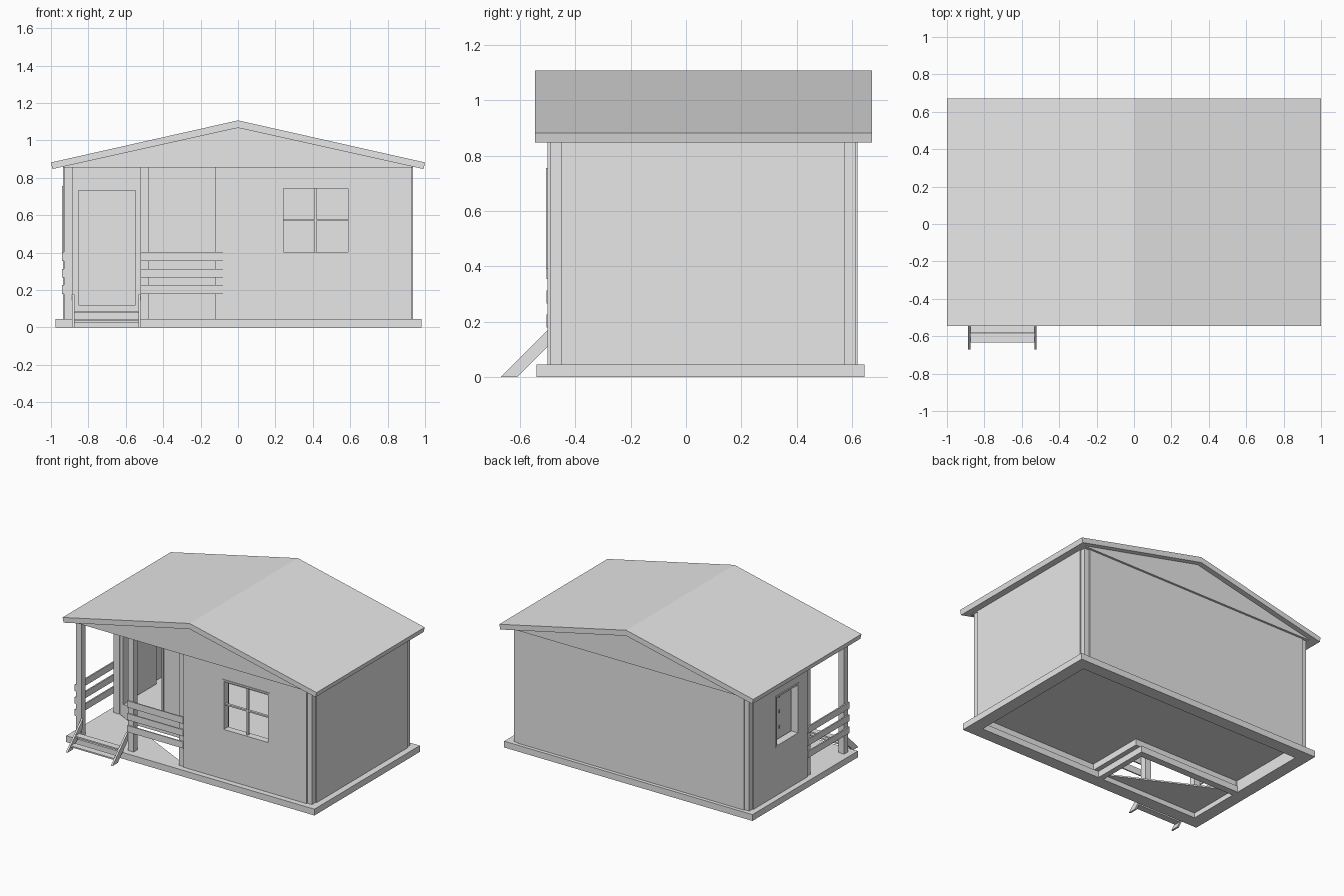
import bpy, bmesh, math
from mathutils import Vector

if "Cube" in bpy.data.objects:
    bpy.data.objects.remove(bpy.data.objects["Cube"])

grey = bpy.data.materials.new("plain_grey")
grey.diffuse_color = (0.8, 0.8, 0.8, 1)
grey.use_nodes = True
grey.node_tree.nodes["Principled BSDF"].inputs["Base Color"].default_value = grey.diffuse_color


def finish(name, bm):
    bmesh.ops.recalc_face_normals(bm, faces=bm.faces)
    me = bpy.data.meshes.new(name)
    bm.to_mesh(me)
    bm.free()
    me.materials.append(grey)
    ob = bpy.data.objects.new(name, me)
    bpy.context.collection.objects.link(ob)
    return ob


def boxes(name, *spans):
    """One object from boxes given as (x0, x1, y0, y1, z0, z1)."""
    bm = bmesh.new()
    for x0, x1, y0, y1, z0, z1 in spans:
        vs = bmesh.ops.create_cube(bm, size=1)["verts"]
        for v in vs:
            v.co = Vector((x0 if v.co.x < 0 else x1,
                           y0 if v.co.y < 0 else y1,
                           z0 if v.co.z < 0 else z1))
    return finish(name, bm)


def prism(name, profile, axis, a, b):
    """Extrude a 2D profile along x (profile is y,z), y (x,z) or z (x,y)."""
    def place(p, q, t):
        return {"x": (t, p, q), "y": (p, t, q), "z": (p, q, t)}[axis]
    bm = bmesh.new()
    f = bm.faces.new([bm.verts.new(place(p, q, a)) for p, q in profile])
    r = bmesh.ops.extrude_face_region(bm, geom=[f])
    d = Vector(place(0, 0, b - a))
    bmesh.ops.translate(bm, vec=d, verts=[v for v in r["geom"] if isinstance(v, bmesh.types.BMVert)])
    return finish(name, bm)


def along(axis, u0, u1, t0, t1, z0, z1):
    """Box span running along x or y, with thickness across it."""
    return (u0, u1, t0, t1, z0, z1) if axis == "x" else (t0, t1, u0, u1, z0, z1)


def wall(name, axis, u0, u1, t0, t1, hole=None):
    if hole is None:
        return boxes(name, along(axis, u0, u1, t0, t1, BASE, TOP))
    h0, h1, hz0, hz1 = hole
    parts = [(u0, h0, BASE, TOP), (h1, u1, BASE, TOP), (h0, h1, hz1, TOP), (h0, h1, BASE, hz0)]
    return boxes(name, *[along(axis, a, b, t0, t1, c, d) for a, b, c, d in parts])


def frame(name, axis, hole, t0, t1, w=0.012, sill=True):
    a, b, c, d = hole
    parts = [(a, a + w, c, d), (b - w, b, c, d), (a + w, b - w, d - w, d)]
    if sill:
        parts.append((a + w, b - w, c, c + w))
    return boxes(name, *[along(axis, p, q, t0, t1, r, s) for p, q, r, s in parts])


BASE, FLOOR, TOP = 0.045, 0.12, 0.855
PORCH_X, PORCH_Y = -0.08, -0.07     # inner corner of the porch

# Foundation ring and the beams under the porch walls
boxes("foundation",
      (-0.975, 0.98, -0.54, -0.45, 0, BASE), (-0.975, 0.98, 0.555, 0.645, 0, BASE),
      (-0.975, -0.885, -0.45, 0.555, 0, BASE), (0.89, 0.98, -0.45, 0.555, 0, BASE))
boxes("porch_beams", (-0.12, PORCH_X, -0.45, -0.02, 0, BASE),
      (-0.885, -0.12, PORCH_Y, -0.02, 0, BASE))

# Floors: the rooms sit a step above the porch
boxes("house_floor", (PORCH_X, 0.89, -0.46, -0.035, FLOOR - 0.03, FLOOR),
      (-0.89, 0.89, -0.035, 0.585, FLOOR - 0.03, FLOOR))
prism("porch_floor", [(-0.885, -0.45), (-0.12, -0.45), (-0.885, PORCH_Y)], "z", 0.035, BASE)

# Walls
window = (0.23, 0.60, 0.39, 0.755)
side_window = (0.07, 0.33, 0.39, 0.755)
doorway = (-0.865, -0.535, FLOOR, 0.745)
wall("front_wall", "x", PORCH_X, 0.89, -0.5, -0.46, window)
wall("back_wall", "x", -0.89, 0.89, 0.585, 0.62)
wall("right_wall", "y", -0.45, 0.575, 0.89, 0.935)
wall("left_wall", "y", -0.03, 0.575, -0.935, -0.89, side_window)
wall("porch_back_wall", "x", -0.89, PORCH_X, PORCH_Y, -0.035, doorway)
wall("porch_side_wall", "y", -0.46, -0.035, PORCH_X, PORCH_X + 0.035)

# Corner and porch posts, set back slightly from the wall panels
P = 0.045
for name, x, y in [("corner_post_front_right", 0.882, -0.492), ("corner_post_back_right", 0.882, 0.568),
                   ("corner_post_back_left", -0.927, 0.568), ("corner_post_porch", -0.927, -0.075),
                   ("porch_post_left", -0.93, -0.495), ("porch_post_middle", -0.52, -0.495),
                   ("porch_post_wall", -0.12, -0.492)]:
    boxes(name, (x, x + P, y, y + P, BASE, TOP))

# Window and door joinery
frame("front_window_frame", "x", window, -0.505, -0.455)
boxes("front_window_bars", (0.41, 0.42, -0.49, -0.47, 0.40, 0.745),
      (0.24, 0.59, -0.489, -0.471, 0.568, 0.578))
frame("side_window_frame", "y", side_window, -0.94, -0.885)
frame("door_frame", "x", doorway, PORCH_Y - 0.007, -0.03, sill=False)

# Open door leaf swung into the room, with three hinges
boxes("door_leaf", (-0.868, -0.853, -0.03, 0.30, FLOOR + 0.005, 0.735))
boxes("door_hinges", *[(-0.874, -0.868, 0.19, 0.20, z, z + 0.02) for z in (0.46, 0.57, 0.68)])

# Porch rails
levels = [(0.18, 0.226), (0.266, 0.312), (0.355, 0.402)]
boxes("front_rails", *[(-0.52, PORCH_X, -0.504, -0.495, a, b) for a, b in levels])
boxes("side_rails", *[(-0.94, -0.93, -0.495, -0.03, a, b) for a, b in levels])

# Steps
for name, x in (("stair_stringer_left", -0.887), ("stair_stringer_right", -0.533)):
    prism(name, [(-0.67, 0), (-0.61, 0), (-0.495, 0.115), (-0.495, 0.175)], "x", x, x + 0.013)
boxes("stair_treads", (-0.874, -0.533, -0.633, -0.585, 0.026, 0.036),
      (-0.874, -0.533, -0.583, -0.535, 0.076, 0.086))

# Ceiling and gables, the gables standing slightly proud of the walls
boxes("ceiling", (-0.93, 0.93, -0.505, 0.625, TOP, 0.861))
for name, y in (("front_gable", -0.515), ("back_gable", 0.625)):
    prism(name, [(-0.935, TOP), (0.935, TOP), (0.935, 0.86), (0, 1.067), (-0.935, 0.86)], "y", y, y + 0.01)

# Roof
prism("roof", [(0, 1.107), (1.0, 0.882), (0.992, 0.847), (0, 1.067), (-0.992, 0.847), (-1.0, 0.882)],
      "y", -0.545, 0.672)
